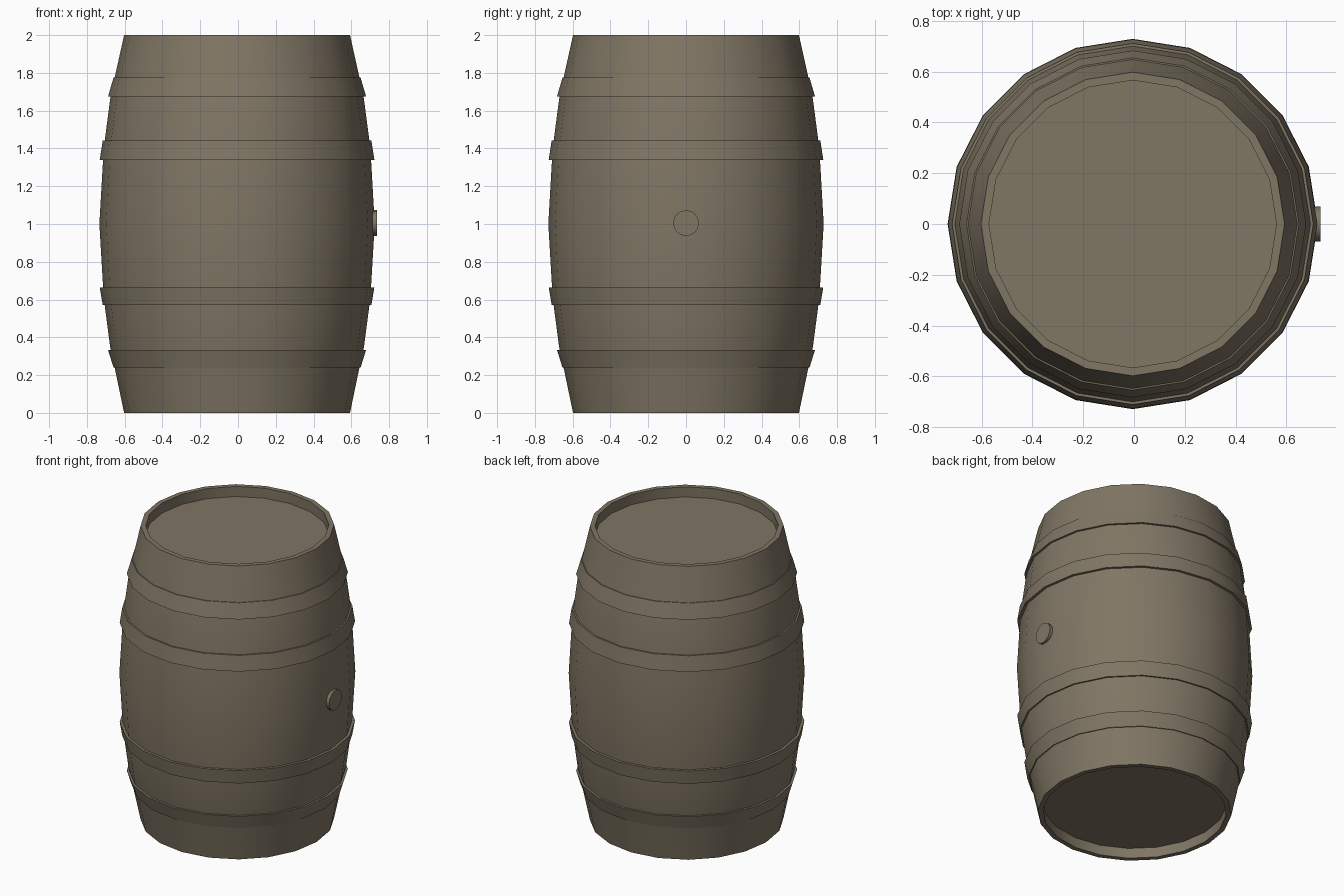
import bpy, bmesh, math

if "Cube" in bpy.data.objects:
    bpy.data.objects.remove(bpy.data.objects["Cube"])

SIDES = 20
CX = -0.005  # the bung pushes the barrel slightly off centre

wood = bpy.data.materials.new("weathered brown")
wood.diffuse_color = (0.215, 0.18, 0.127, 1)
wood.use_nodes = True
wood.node_tree.nodes["Principled BSDF"].inputs["Base Color"].default_value = wood.diffuse_color


def lathe(name, profile, sides=SIDES, caps=False, loop=False):
    """Spin (radius, z) points about z; cap both ends or close the profile."""
    bm = bmesh.new()
    rings = []
    for r, z in profile:
        rings.append([bm.verts.new((r * math.cos(2 * math.pi * i / sides),
                                    r * math.sin(2 * math.pi * i / sides), z))
                      for i in range(sides)])
    pairs = list(zip(rings, rings[1:]))
    if loop:
        pairs.append((rings[-1], rings[0]))
    for a, b in pairs:
        for i in range(sides):
            j = (i + 1) % sides
            bm.faces.new((a[i], a[j], b[j], b[i]))
    if caps:
        bm.faces.new(rings[0])
        bm.faces.new(rings[-1])
    bmesh.ops.recalc_face_normals(bm, faces=bm.faces[:])
    me = bpy.data.meshes.new(name)
    bm.to_mesh(me)
    bm.free()
    me.materials.append(wood)
    me.shade_smooth()
    me.set_sharp_from_angle(angle=math.radians(30))
    ob = bpy.data.objects.new(name, me)
    bpy.context.collection.objects.link(ob)
    return ob


# Barrel body: bulging staves with recessed heads at both ends
staves = [(0.598, 0), (0.648, 0.24), (0.672, 0.35), (0.706, 0.61), (0.729, 1.0),
          (0.706, 1.40), (0.672, 1.66), (0.648, 1.775), (0.598, 2.0)]
body = [(0.568, 0.07), (0.566, 0)] + staves + [(0.566, 2.0), (0.568, 1.93)]
lathe("barrel_body", body, caps=True).location.x = CX

# Hoops: thin tapered bands (lower z, lower radius, upper z, upper radius)
hoops = [(0.24, 0.654, 0.333, 0.683), (0.57, 0.711, 0.665, 0.727),
         (1.34, 0.727, 1.443, 0.711), (1.675, 0.683, 1.775, 0.654)]
for n, (z0, r0, z1, r1) in enumerate(hoops):
    ring = [(r0 - 0.03, z0), (r0, z0), (r1, z1), (r1 - 0.03, z1)]
    lathe(f"hoop_{n + 1}", ring, loop=True).location.x = CX

# Bung: round plug in the side of the barrel
bung = lathe("bung", [(0.068, 0), (0.068, 0.055)], sides=16, caps=True)
bung.rotation_euler.y = math.pi / 2
bung.location = (0.68, 0, 1.005)
